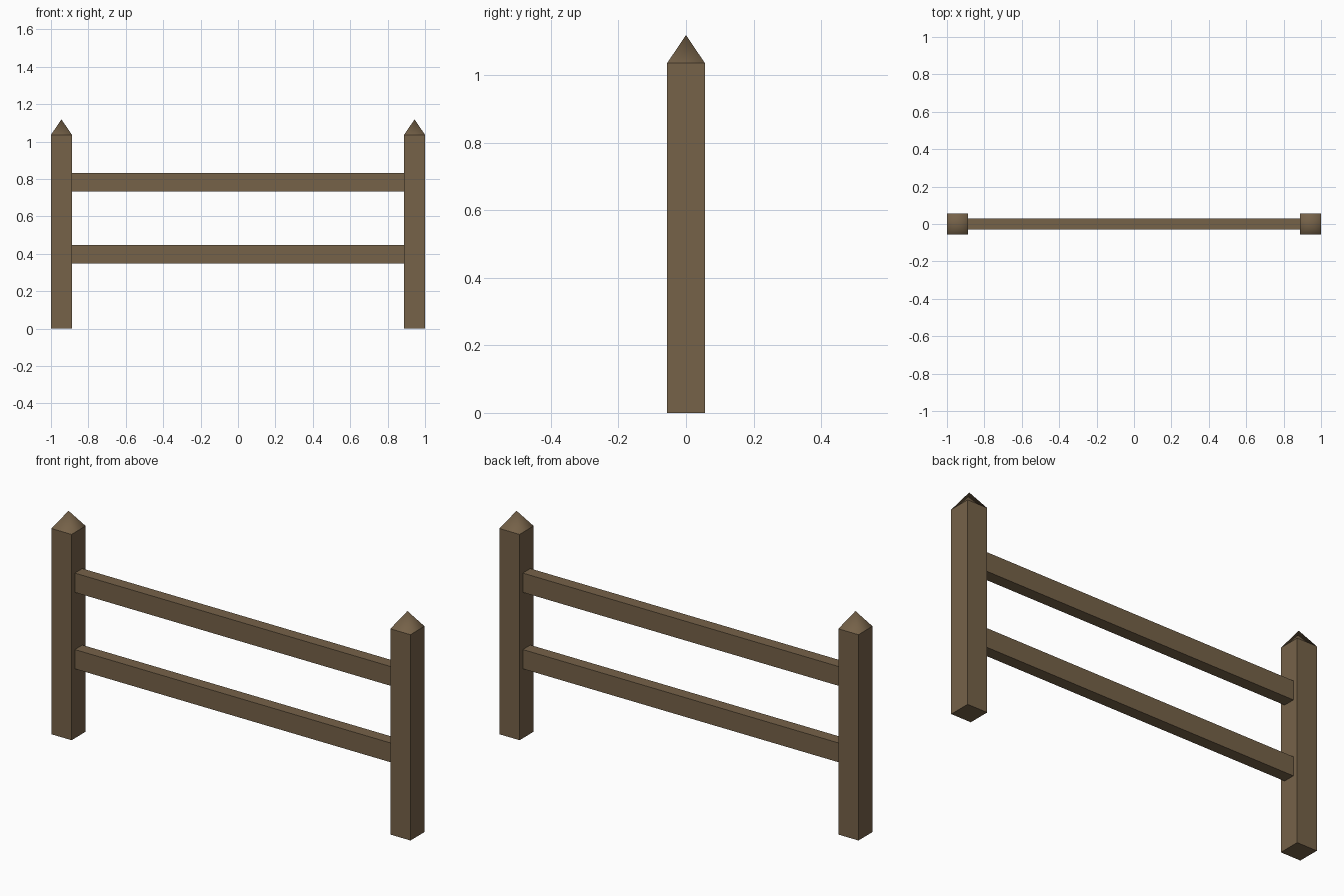
import bpy
import math

cube = bpy.data.objects.get("Cube")
if cube:
    bpy.data.objects.remove(cube, do_unlink=True)

POST_W = 0.112
POST_H = 1.036
CAP_H = 0.083
POST_X = 1 - POST_W / 2

# Single weathered brown for the whole fence
wood = bpy.data.materials.new("brown wood")
wood.use_nodes = True
colour = (0.18, 0.122, 0.066, 1)
wood.diffuse_color = colour
bsdf = next(n for n in wood.node_tree.nodes if n.type == "BSDF_PRINCIPLED")
bsdf.inputs["Base Color"].default_value = colour


def finish(name):
    obj = bpy.context.object
    obj.name = name
    obj.data.materials.append(wood)
    bpy.ops.object.transform_apply(location=False, rotation=True, scale=True)
    return obj


def box(name, centre, size):
    bpy.ops.mesh.primitive_cube_add(size=1, location=centre)
    bpy.context.object.scale = size
    return finish(name)


# Square posts with pyramid caps
for side, sign in (("left", 1), ("right", -1)):
    x = sign * POST_X
    box(side + "_post", (x, 0, POST_H / 2), (POST_W, POST_W, POST_H))
    bpy.ops.mesh.primitive_cone_add(
        vertices=4, radius1=POST_W / math.sqrt(2), radius2=0, depth=CAP_H,
        end_fill_type="NOTHING", location=(x, 0, POST_H + CAP_H / 2),
        rotation=(0, 0, math.pi / 4))
    cap = finish(side + "_post_cap")
    # Softly shaded slopes
    for face in cap.data.polygons:
        face.use_smooth = True

# Horizontal rails between the posts
rail_length = 2 * (1 - POST_W)
for name, z in (("lower_rail", 0.398), ("upper_rail", 0.783)):
    box(name, (0, 0, z), (rail_length, 0.06, 0.097))
